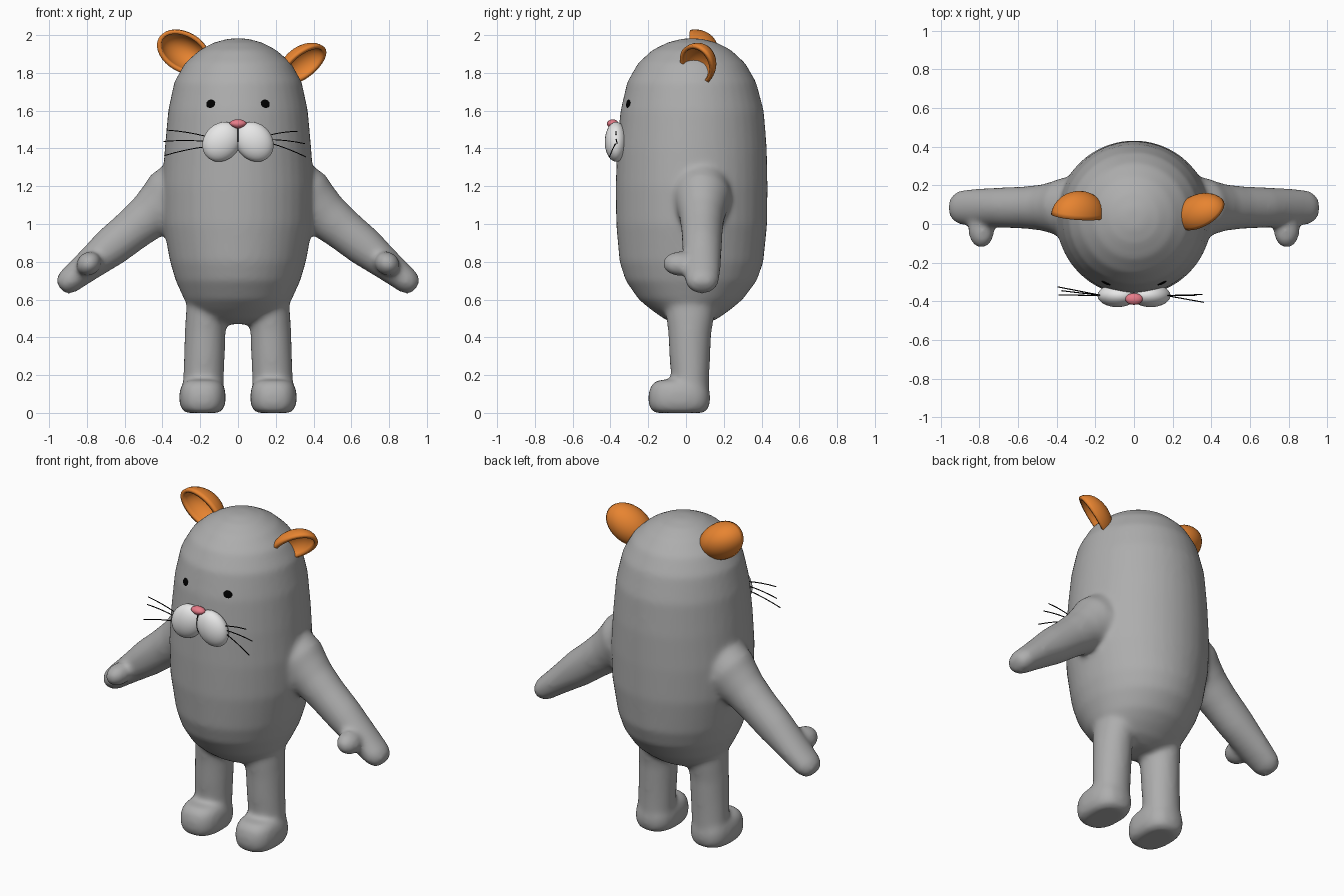
import bpy, bmesh, math
from mathutils import Vector, Matrix

cube = bpy.data.objects.get("Cube")
if cube:
    bpy.data.objects.remove(cube, do_unlink=True)


def material(name, rgb):
    m = bpy.data.materials.new(name)
    m.use_nodes = True
    m.diffuse_color = (*rgb, 1)
    m.node_tree.nodes["Principled BSDF"].inputs["Base Color"].default_value = (*rgb, 1)
    return m


GREY = material("body_grey", (0.42, 0.42, 0.42))
WHITE = material("muzzle_white", (0.8, 0.8, 0.8))
ORANGE = material("ear_orange", (0.8, 0.23, 0.03))
PINK = material("nose_pink", (0.8, 0.2, 0.25))
BLACK = material("black", (0.0, 0.0, 0.0))


def finish(name, bm, mat):
    bmesh.ops.recalc_face_normals(bm, faces=bm.faces)
    mesh = bpy.data.meshes.new(name)
    bm.to_mesh(mesh)
    bm.free()
    mesh.materials.append(mat)
    mesh.shade_smooth()
    ob = bpy.data.objects.new(name, mesh)
    bpy.context.collection.objects.link(ob)
    return ob


def loft(bm, sections, u, v, power=2.0, count=40):
    """Closed skin through superellipse rings (centre, radius along u, radius along v)."""
    rings = []
    for centre, a, b in sections:
        ring = []
        for i in range(count):
            t = math.tau * i / count
            c, s = math.cos(t), math.sin(t)
            c = math.copysign(abs(c) ** (2 / power), c)
            s = math.copysign(abs(s) ** (2 / power), s)
            ring.append(bm.verts.new(Vector(centre) + u * a * c + v * b * s))
        rings.append(ring)
    for r0, r1 in zip(rings, rings[1:]):
        for i in range(count):
            j = (i + 1) % count
            bm.faces.new((r0[i], r0[j], r1[j], r1[i]))
    bm.faces.new(rings[0][::-1])
    bm.faces.new(rings[-1])


def ball(bm, centre, radii, rot=Matrix()):
    mat = Matrix.Translation(centre) @ rot @ Matrix.Diagonal((*radii, 1))
    return bmesh.ops.create_uvsphere(bm, u_segments=32, v_segments=16, radius=1, matrix=mat)


X, Y, Z = Vector((1, 0, 0)), Vector((0, 1, 0)), Vector((0, 0, 1))

# Body: height, half width, front y, back y
body = bmesh.new()
profile = [(0.47, 0.12, -0.05, 0.10), (0.50, 0.20, -0.12, 0.17), (0.55, 0.25, -0.19, 0.24),
           (0.60, 0.285, -0.25, 0.30), (0.70, 0.33, -0.32, 0.375), (0.80, 0.36, -0.352, 0.41),
           (1.00, 0.397, -0.37, 0.43), (1.20, 0.402, -0.372, 0.432), (1.40, 0.388, -0.367, 0.428),
           (1.60, 0.37, -0.347, 0.412), (1.75, 0.338, -0.312, 0.372), (1.85, 0.283, -0.255, 0.315),
           (1.92, 0.205, -0.18, 0.24), (1.96, 0.13, -0.10, 0.165), (1.982, 0.05, -0.02, 0.08)]
loft(body, [((0, (f + b) / 2, z), w, (b - f) / 2) for z, w, f, b in profile], X, Y)

for side in (1, -1):
    # Arm with a flared shoulder
    along = Vector((0.78 * side, 0, -0.63))
    across = Vector((0.63 * side, 0, 0.78))
    start = Vector((0.36 * side, 0.085, 1.13))
    arm = [(-0.1, 0.15, 0.16), (0.0, 0.155, 0.165), (0.06, 0.137, 0.145), (0.14, 0.12, 0.125),
           (0.25, 0.11, 0.113), (0.40, 0.105, 0.105), (0.52, 0.10, 0.088), (0.62, 0.096, 0.075),
           (0.69, 0.088, 0.068), (0.73, 0.068, 0.052), (0.745, 0.04, 0.03)]
    loft(body, [(start + along * t, a, b) for t, a, b in arm], Y, across)
    # Thumb
    tilt = Matrix.Rotation(math.radians(39) * side, 4, 'Y')
    ball(body, (0.79 * side, -0.035, 0.79), (0.07, 0.09, 0.062), tilt)
    # Leg
    leg = [(0.04, 0.188, 0.022, 0.10), (0.20, 0.182, 0.022, 0.102), (0.30, 0.178, 0.02, 0.108),
           (0.42, 0.174, 0.02, 0.114), (0.50, 0.17, 0.022, 0.125), (0.62, 0.16, 0.025, 0.14)]
    loft(body, [((x * side, y, z), 0.108, r) for z, x, y, r in leg], X, Y)
    # Foot
    foot = [(0.0, 0.085, 0.125), (0.015, 0.108, 0.15), (0.05, 0.122, 0.163), (0.10, 0.123, 0.163),
            (0.14, 0.115, 0.152), (0.165, 0.098, 0.13), (0.175, 0.07, 0.10)]
    loft(body, [((0.188 * side, -0.036, z), a, b) for z, a, b in foot], X, Y, 2.6)

body_ob = finish("body", body, GREY)
remesh = body_ob.modifiers.new("blend", 'REMESH')
remesh.mode = 'VOXEL'
remesh.voxel_size = 0.014
remesh.use_smooth_shade = True
soft = body_ob.modifiers.new("soften", 'SMOOTH')
soft.factor = 0.5
soft.iterations = 14


# Ears: half ellipsoid shells open on one side, each at its own tilt
def ear(name, tip, length_dir, width_dir, radii):
    u = Vector(length_dir).normalized()
    v = Vector(width_dir)
    v = (v - u * v.dot(u)).normalized()
    n = u.cross(v)
    if n.y > 0:
        v, n = -v, -n
    bm = bmesh.new()
    ball(bm, (0, 0, 0), radii)
    bmesh.ops.bisect_plane(bm, geom=bm.verts[:] + bm.edges[:] + bm.faces[:], dist=0.0001,
                           plane_co=(0, 0, 0), plane_no=Z, clear_outer=True)
    frame = Matrix((u, v, n)).transposed().to_4x4()
    bm.transform(Matrix.Translation(Vector(tip) - u * radii[0]) @ frame)
    ob = finish(name, bm, ORANGE)
    shell = ob.modifiers.new("thickness", 'SOLIDIFY')
    shell.thickness = 0.022
    shell.offset = -1
    bpy.context.view_layer.objects.active = ob
    ob.select_set(True)
    bpy.ops.object.shade_smooth_by_angle(angle=math.radians(40))
    ob.select_set(False)


ear("left_ear", (0.45, 0.08, 1.91), (0.15, 0.04, 0.105), (0.045, 0.125, -0.09), (0.125, 0.085, 0.08))
ear("right_ear", (-0.40, 0.04, 1.975), (-0.16, 0, 0.095), (-0.08, 0.03, -0.11), (0.13, 0.085, 0.11))

# Muzzle lobes
muzzle = bmesh.new()
for side in (1, -1):
    tilt = Matrix.Rotation(math.radians(-40) * side, 4, 'Y')
    ball(muzzle, (0.086 * side, -0.37, 1.435), (0.095, 0.06, 0.112), tilt)
finish("muzzle", muzzle, WHITE)

# Line between the lobes
crease = bmesh.new()
ball(crease, (0, -0.37, 1.455), (0.003, 0.038, 0.07))
finish("muzzle_crease", crease, BLACK)

# Nose: wide at the top, narrow below
nose = bmesh.new()
ball(nose, (0, -0.388, 1.53), (0.045, 0.03, 0.024))
for vert in nose.verts:
    if vert.co.z < 1.53:
        vert.co.x *= 1 - (1.53 - vert.co.z) * 12
finish("nose", nose, PINK)

# Eyes
for side, name in ((1, "left_eye"), (-1, "right_eye")):
    eye = bmesh.new()
    turn = Matrix.Rotation(math.radians(22) * side, 4, 'Z')
    ball(eye, (0.143 * side, -0.304, 1.63), (0.027, 0.009, 0.028), turn)
    finish(name, eye, BLACK)

# Whiskers: thin, slightly bowed strands
curve = bpy.data.curves.new("whiskers", 'CURVE')
curve.dimensions = '3D'
curve.bevel_depth = 0.0028
curve.bevel_resolution = 1
curve.use_fill_caps = True
strands = [((0.165, 1.47), (0.315, -0.37, 1.49)), ((0.165, 1.447), (0.355, -0.365, 1.425)),
           ((0.165, 1.43), (0.36, -0.405, 1.355)), ((-0.165, 1.463), (-0.375, -0.345, 1.497)),
           ((-0.165, 1.437), (-0.395, -0.325, 1.437)), ((-0.165, 1.41), (-0.39, -0.367, 1.362))]
for (x, z), end in strands:
    root, end = Vector((x, -0.37, z)), Vector(end)
    spline = curve.splines.new('POLY')
    spline.points.add(4)
    for i, p in enumerate(spline.points):
        t = i / 4
        p.co = (*(root.lerp(end, t) + Z * 0.02 * t * (1 - t)), 1)
curve.materials.append(BLACK)
bpy.context.collection.objects.link(bpy.data.objects.new("whiskers", curve))
